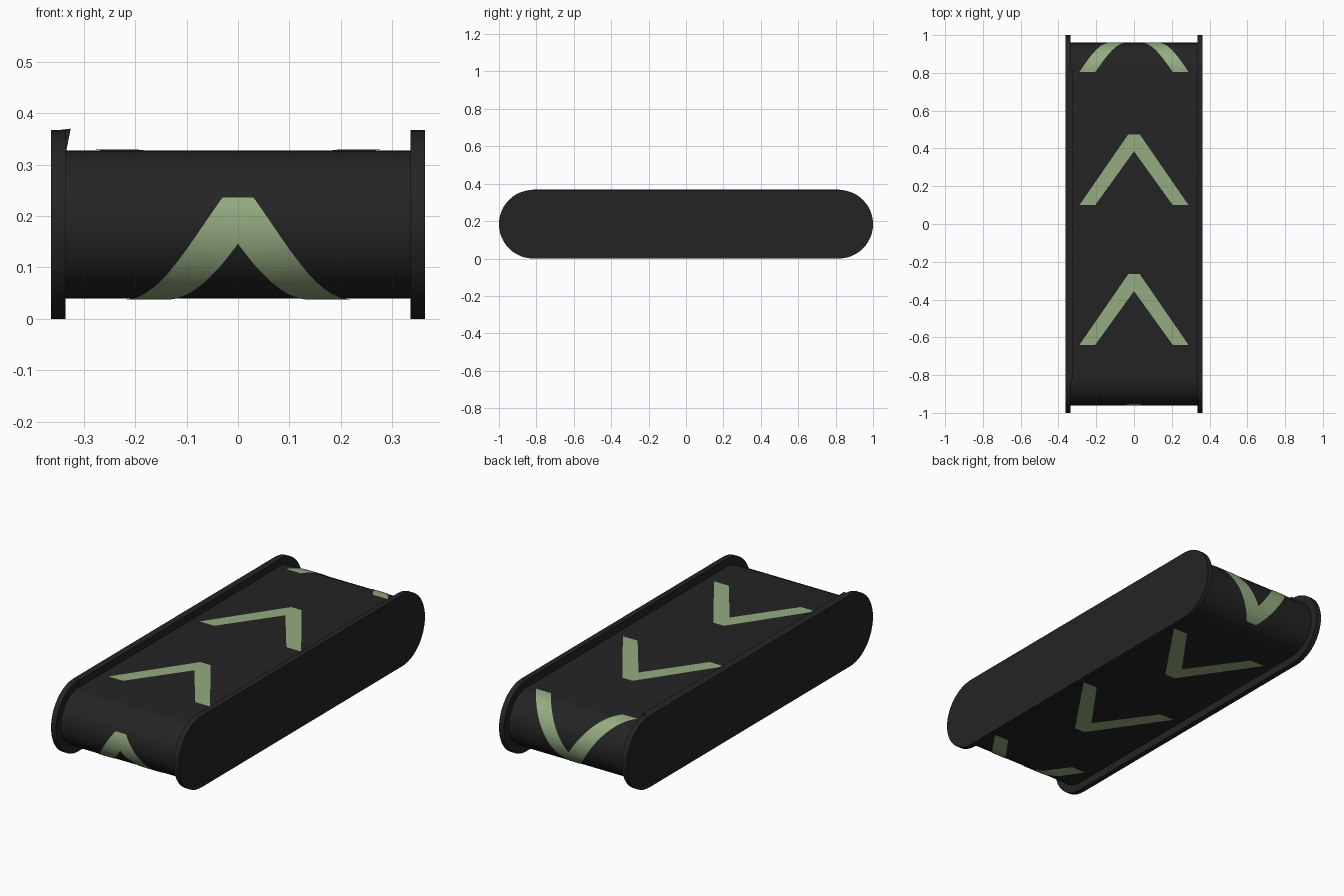
import bpy, bmesh, math

if "Cube" in bpy.data.objects:
    bpy.data.objects.remove(bpy.data.objects["Cube"])

def material(name, rgb):
    m = bpy.data.materials.new(name)
    m.diffuse_color = (*rgb, 1)
    m.use_nodes = True
    m.node_tree.nodes["Principled BSDF"].inputs["Base Color"].default_value = m.diffuse_color
    return m

BLACK = material("rubber_black", (0.0175, 0.0175, 0.0175))
GREEN = material("sage_green", (0.30, 0.41, 0.22))

ZC = 0.1835        # height of the roller axes
R = 0.1435         # belt radius
YC = 0.8165        # roller axis distance from the middle
ARC = math.pi * R
LENGTH = 4 * YC + 2 * ARC

def make(name, bm, mat, smooth=True):
    bmesh.ops.recalc_face_normals(bm, faces=bm.faces)
    me = bpy.data.meshes.new(name)
    bm.to_mesh(me)
    bm.free()
    me.materials.append(mat)
    ob = bpy.data.objects.new(name, me)
    bpy.context.collection.objects.link(ob)
    if smooth:
        bpy.ops.object.select_all(action='DESELECT')
        ob.select_set(True)
        bpy.context.view_layer.objects.active = ob
        bpy.ops.object.shade_smooth_by_angle(angle=math.radians(35))
    return ob

def stadium(r, yc, zc, n=20):
    pts = []
    for sign, start in ((1, math.pi / 2), (-1, -math.pi / 2)):
        for i in range(n + 1):
            a = start - math.pi * i / n
            pts.append((sign * yc + r * math.cos(a), zc + r * math.sin(a)))
    return pts

def extrude_x(bm, profile, x0, x1):
    f = bm.faces.new([bm.verts.new((x0, y, z)) for y, z in profile])
    out = bmesh.ops.extrude_face_region(bm, geom=[f])["geom"]
    for v in out:
        if isinstance(v, bmesh.types.BMVert):
            v.co.x = x1

# belt loop
bm = bmesh.new()
extrude_x(bm, stadium(R, YC, ZC), -0.336, 0.336)
make("belt", bm, BLACK)

# side rails
for name, x0, x1 in (("left_rail", -0.363, -0.335), ("right_rail", 0.335, 0.363)):
    bm = bmesh.new()
    extrude_x(bm, stadium(0.1835, 0.8165, 0.1835, 24), x0, x1)
    make(name, bm, BLACK)

# slanted lip along the top of the left rail
bm = bmesh.new()
section = [(-0.363, 0.365), (-0.325, 0.370), (-0.334, 0.325), (-0.363, 0.325)]
ends = [[bm.verts.new((x, y, z)) for x, z in section] for y in (-0.82, 0.82)]
for e in ends:
    bm.faces.new(e)
for i in range(4):
    j = (i + 1) % 4
    bm.faces.new((ends[0][i], ends[0][j], ends[1][j], ends[1][i]))
make("left_rail_lip", bm, BLACK, False)

# point on the belt at path distance s from the middle of the top
def on_belt(x, s, lift=0.002):
    s = (s + YC) % LENGTH
    r = R + lift
    if s < 2 * YC:
        return (x, s - YC, ZC + r)
    s -= 2 * YC
    if s < ARC:
        a = s / R
        return (x, YC + r * math.sin(a), ZC + r * math.cos(a))
    s -= ARC
    if s < 2 * YC:
        return (x, YC - s, ZC - r)
    a = (s - 2 * YC) / R
    return (x, -YC - r * math.sin(a), ZC - r * math.cos(a))

# arrow marks wrapping around the belt
def chevron(name, tip):
    bm = bmesh.new()
    ts = [0.375 * i / 50 for i in range(51)]
    for side in (-1, 1):
        rows = []
        for t in ts:
            outer, inner = 0.03 + 0.69 * t, max(0, 0.72 * (t - 0.09))
            rows.append([bm.verts.new(on_belt(side * x, tip - t)) for x in (inner, outer)])
        for a, b in zip(rows, rows[1:]):
            q = [a[0], a[1], b[1], b[0]]
            bm.faces.new(q if side < 0 else q[::-1])
    bmesh.ops.remove_doubles(bm, verts=bm.verts, dist=1e-5)
    # outward direction from the belt core
    for f in bm.faces:
        f.normal_update()
        c = f.calc_center_median()
        core_y = max(-YC, min(YC, c.y))
        if f.normal.y * (c.y - core_y) + f.normal.z * (c.z - ZC) < 0:
            f.normal_flip()
    me = bpy.data.meshes.new(name)
    bm.to_mesh(me)
    bm.free()
    me.materials.append(GREEN)
    me.shade_smooth()
    bpy.context.collection.objects.link(bpy.data.objects.new(name, me))

for i, tip in enumerate((-0.989, -0.265, 0.475, 1.18, 1.808, 2.50)):
    chevron("arrow_mark_%d" % (i + 1), tip)
